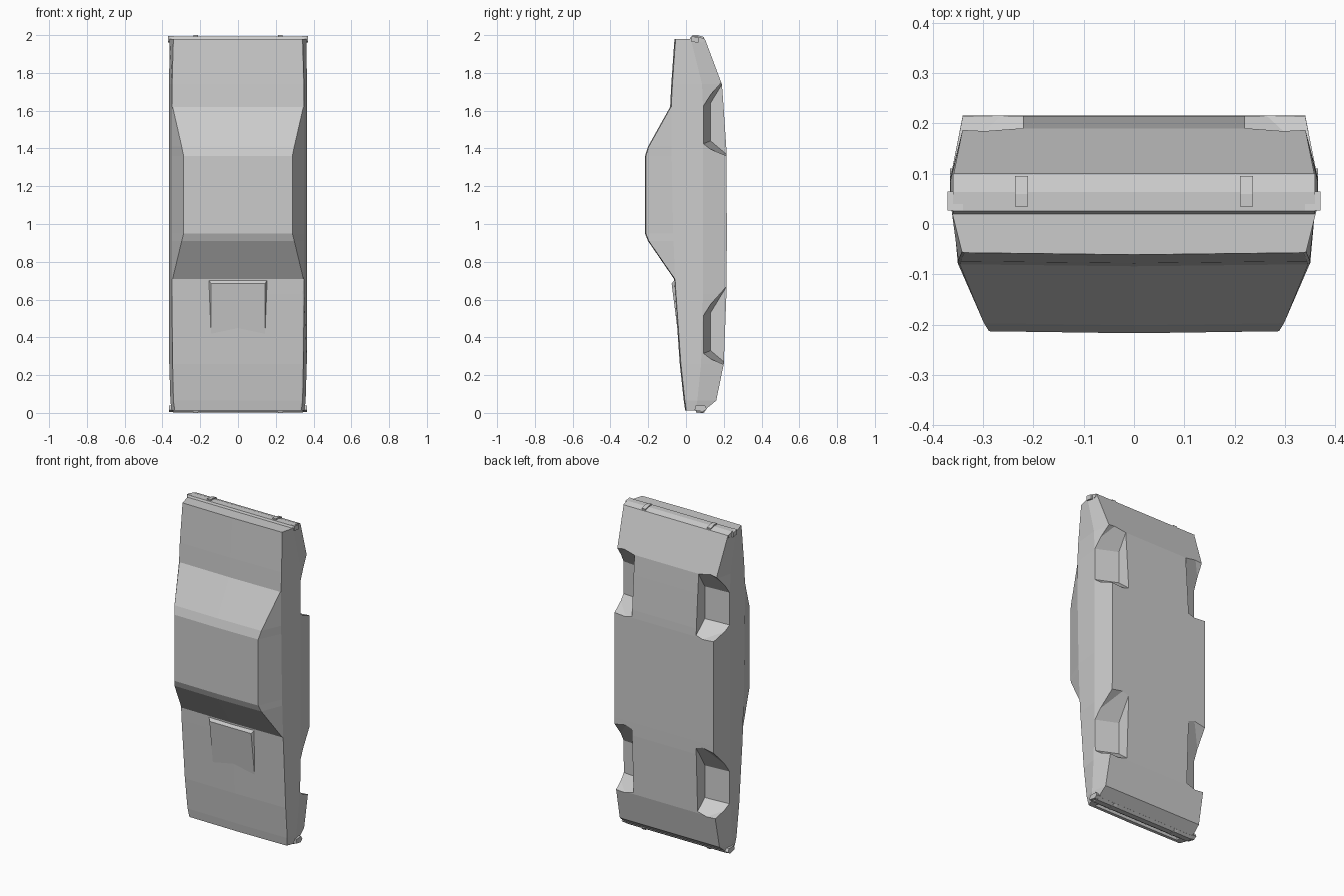
import bpy, bmesh

paint = bpy.data.materials.new("body_grey")
paint.diffuse_color = (0.6, 0.6, 0.6, 1)


def finish(name, bm):
    bmesh.ops.recalc_face_normals(bm, faces=bm.faces)
    me = bpy.data.meshes.new(name)
    bm.to_mesh(me)
    bm.free()
    me.materials.append(paint)
    ob = bpy.data.objects.new(name, me)
    bpy.context.collection.objects.link(ob)
    return ob


def hull(name, pts):
    bm = bmesh.new()
    for p in pts:
        bm.verts.new(p)
    r = bmesh.ops.convex_hull(bm, input=bm.verts)
    junk = [v for v in bm.verts if not v.link_faces]
    bmesh.ops.delete(bm, geom=junk, context='VERTS')
    bmesh.ops.dissolve_limit(bm, angle_limit=0.01, verts=bm.verts, edges=bm.edges)
    return finish(name, bm)


def bar(name, profile, x0, x1):
    return hull(name, [(x, y, z) for x in (x0, x1) for y, z in profile])


# Body shell: lofted sections along z
# z, floor y, floor x, side y, side x, belt y, belt x, roof y, roof x
stations = [
    (0.012, 0.095, 0.345, 0.05, 0.352, 0.002, 0.335, 0.000, 0.328),
    (0.065, 0.16, 0.342, 0.06, 0.358, -0.006, 0.342, -0.008, 0.335),
    (0.26, 0.20, 0.340, 0.08, 0.364, -0.027, 0.346, -0.029, 0.338),
    (0.63, 0.214, 0.340, 0.09, 0.365, -0.053, 0.350, -0.055, 0.342),
    (0.71, 0.215, 0.340, 0.09, 0.365, -0.058, 0.350, -0.060, 0.346),
    (0.91, 0.216, 0.340, 0.09, 0.365, -0.066, 0.350, -0.197, 0.298),
    (0.95, 0.216, 0.340, 0.09, 0.365, -0.068, 0.350, -0.213, 0.288),
    (1.36, 0.215, 0.340, 0.09, 0.365, -0.076, 0.350, -0.213, 0.288),
    (1.41, 0.213, 0.340, 0.09, 0.365, -0.077, 0.350, -0.197, 0.298),
    (1.62, 0.199, 0.340, 0.09, 0.365, -0.078, 0.350, -0.080, 0.346),
    (1.74, 0.19, 0.340, 0.085, 0.365, -0.072, 0.349, -0.074, 0.344),
    (1.98, 0.10, 0.358, 0.025, 0.362, -0.055, 0.342, -0.057, 0.337),
]
bm = bmesh.new()
rings = []
for z, fy, fx, sy, sx, by, bx, ry, rx in stations:
    half = [(fx, fy), (sx, sy), (bx, by), (rx, ry)]
    ring = half + [(0, ry - 0.004)] + [(-x, y) for x, y in reversed(half)]
    rings.append([bm.verts.new((x, y, z)) for x, y in ring])
n = len(rings[0])
for a, b in zip(rings, rings[1:]):
    for i in range(n):
        j = (i + 1) % n
        bm.faces.new((a[i], a[j], b[j], b[i]))
bm.faces.new(rings[0])
bm.faces.new(rings[-1])
body = finish("car_body", bm)


# Wheel wells and the grille slot are cut out of the shell
def cut(cutter):
    mod = body.modifiers.new("cut", 'BOOLEAN')
    mod.operation = 'DIFFERENCE'
    mod.solver = 'EXACT'
    mod.object = cutter
    bpy.context.view_layer.objects.active = body
    bpy.ops.object.modifier_apply(modifier="cut")
    bpy.data.objects.remove(cutter, do_unlink=True)


outer = [(0.09, 0.51), (0.09, 0.31), (0.255, 0.24), (0.255, 0.70)]
inner = [(0.13, 0.53), (0.13, 0.33), (0.255, 0.225), (0.255, 0.735)]
for s in (-1, 1):
    for dz in (0, 1.11):
        cut(hull("well_cutter",
                 [(s * 0.41, y - (0.01 if y < 0.2 else 0), z + dz) for y, z in outer] +
                 [(s * 0.22, y, z + dz) for y, z in inner]))
cut(bar("grille_cutter", [(0.018, -0.02), (0.042, -0.02), (0.042, 0.03), (0.018, 0.03)],
        -0.30, 0.30))

# Hood bulge: wedge rising towards the windscreen
hull("hood_bulge", [(s * x, y, z) for s in (-1, 1) for x, y, z in (
    (0.143, -0.025, 0.28), (0.143, 0.0, 0.28),
    (0.143, -0.076, 0.685), (0.160, -0.055, 0.71), (0.160, -0.02, 0.71))])

# Bumpers with end caps and guards
bar("rear_bumper", [(0.018, 1.975), (0.026, 1.992), (0.064, 1.992), (0.10, 1.98),
                    (0.09, 1.96)], -0.36, 0.36)
bar("front_bumper", [(0.048, 0.02), (0.055, 0.004), (0.09, 0.003), (0.105, 0.016),
                     (0.09, 0.03)], -0.345, 0.345)
for side, s in (("left", -1), ("right", 1)):
    bar("rear_bumper_cap_" + side,
        [(0.027, 1.965), (0.027, 1.994), (0.065, 1.988), (0.065, 1.96)], s * 0.34, s * 0.37)
    bar("rear_bumper_guard_" + side,
        [(0.035, 1.98), (0.035, 2.0), (0.06, 2.0), (0.095, 1.99), (0.095, 1.97)],
        s * 0.211, s * 0.236)
    bar("front_bumper_cap_" + side,
        [(0.045, 0.015), (0.05, 0.04), (0.10, 0.04), (0.11, 0.02), (0.09, 0.006)],
        s * 0.335, s * 0.365)
    bar("front_bumper_guard_" + side,
        [(0.05, 0.015), (0.055, 0.0), (0.095, 0.0), (0.105, 0.015)], s * 0.211, s * 0.236)
